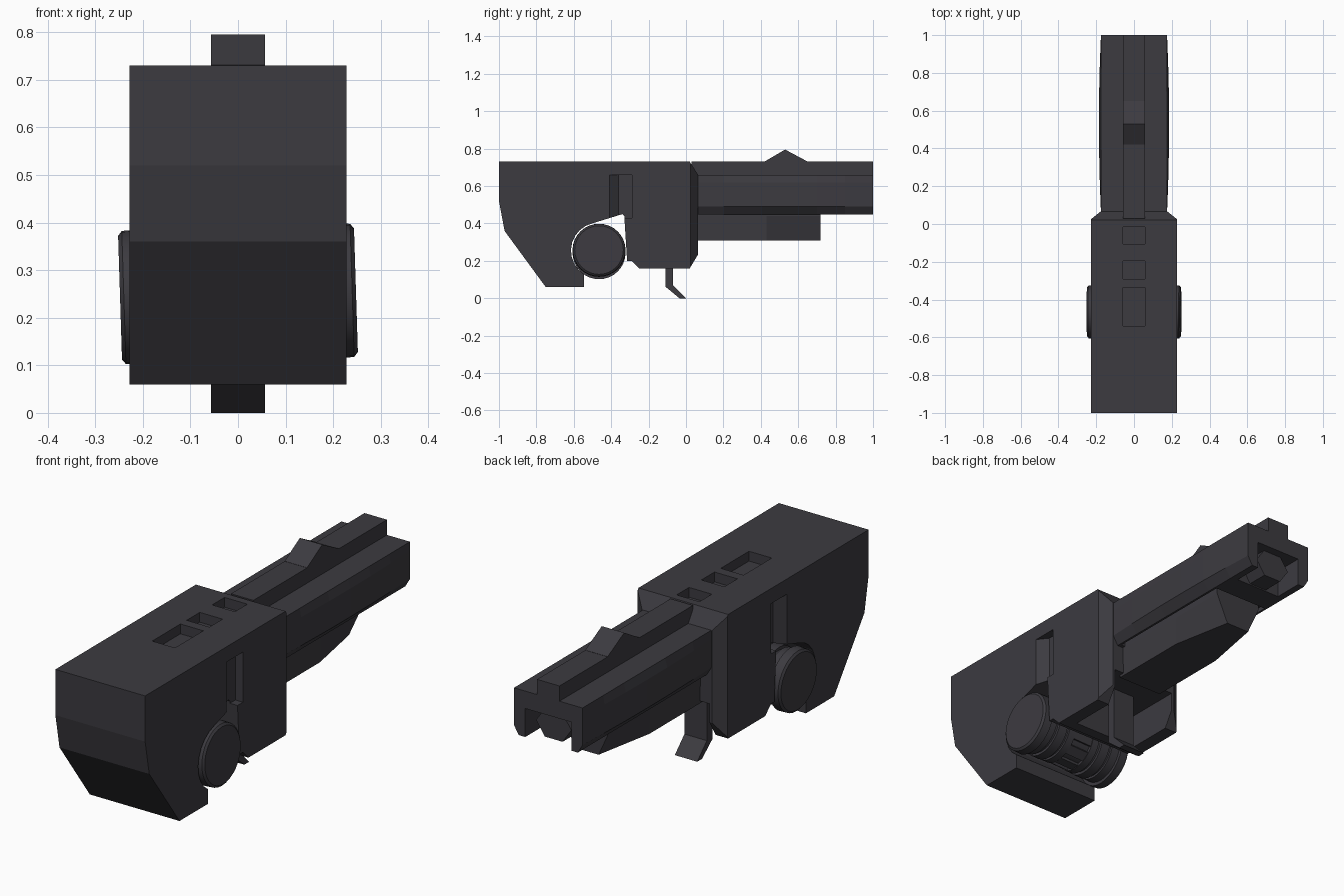
import bpy, bmesh, math
from mathutils import Vector, Matrix

if "Cube" in bpy.data.objects:
    bpy.data.objects.remove(bpy.data.objects["Cube"])

gunmetal = bpy.data.materials.new("dark_gunmetal")
gunmetal.diffuse_color = (0.045, 0.043, 0.051, 1)
gunmetal.use_nodes = True
gunmetal.node_tree.nodes["Principled BSDF"].inputs["Base Color"].default_value = gunmetal.diffuse_color


def finish(bm, name):
    """Turn a bmesh into a named, coloured object."""
    bmesh.ops.recalc_face_normals(bm, faces=bm.faces)
    me = bpy.data.meshes.new(name)
    bm.to_mesh(me)
    bm.free()
    me.materials.append(gunmetal)
    ob = bpy.data.objects.new(name, me)
    bpy.context.collection.objects.link(ob)
    return ob


def loft(rings):
    """Skin a list of equal-length closed rings and cap both ends."""
    bm = bmesh.new()
    vs = [[bm.verts.new(p) for p in r] for r in rings]
    n = len(rings[0])
    for a, b in zip(vs, vs[1:]):
        for i in range(n):
            bm.faces.new((a[i], a[(i + 1) % n], b[(i + 1) % n], b[i]))
    bm.faces.new(vs[0][::-1])
    bm.faces.new(vs[-1])
    return bm


def side_profile(points, half_width):
    """Extrude a (y, z) profile across x."""
    return loft([[(x, y, z) for y, z in points] for x in (-half_width, half_width)])


def box(name, lo, hi):
    pts = [(lo[1], lo[2]), (hi[1], lo[2]), (hi[1], hi[2]), (lo[1], hi[2])]
    return finish(loft([[(x, y, z) for y, z in pts] for x in (lo[0], hi[0])]), name)


def carve(ob, cutters):
    """Subtract the cutters from the object, then delete them."""
    for c in cutters:
        c.hide_render = True
        m = ob.modifiers.new("cut", 'BOOLEAN')
        m.operation, m.solver, m.object = 'DIFFERENCE', 'EXACT', c
    bpy.context.view_layer.update()
    dg = bpy.context.evaluated_depsgraph_get()
    me = bpy.data.meshes.new_from_object(ob.evaluated_get(dg))
    ob.modifiers.clear()
    ob.data = me
    for c in cutters:
        bpy.data.objects.remove(c)


# Main body: one side profile with a round bay for the drum
DY, DZ = -0.465, 0.255
bay = [(DY + 0.15 * math.cos(math.radians(a)), DZ + 0.15 * math.sin(math.radians(a)))
       for a in range(238, 88, -15)]
body_pts = [(-1, .73), (-1, .52), (-.97, .36), (-.75, .06), (-.545, .06), *bay,
            (-.34, .45), (-.33, .44), (-.315, .2), (-.29, .2), (-.25, .16), (.02, .16),
            (.065, .235), (.065, .66), (.02, .73)]
bm = side_profile(body_pts, 0.228)
# chamfer the two vertical front corners of the block
for s in (-1, 1):
    cut = bmesh.ops.bisect_plane(bm, geom=bm.verts[:] + bm.edges[:] + bm.faces[:],
                                 plane_co=(s * .228, .025, 0),
                                 plane_no=Vector((s * .04, .05, 0)).normalized(), clear_outer=True)
    edges = [e for e in cut['geom_cut'] if isinstance(e, bmesh.types.BMEdge)]
    bmesh.ops.holes_fill(bm, edges=edges)
body = finish(bm, "main_body")

# Top slots, trigger bay and side recesses
cutters = [box("slot_cutter", (-.058, a, .685), (.058, b, .8))
           for a, b in ((-.105, -.015), (-.29, -.195), (-.54, -.335))]
cutters.append(box("trigger_bay_cutter", (-.165, -.2, .1), (.165, .12, .32)))
for s in (-1, 1):
    plan = [(.26, -.45), (.19, -.36), (.19, -.29), (.26, -.29)]
    rings = [[(s * x, y, z) for x, y in plan] for z in (.43, .66)]
    cutters.append(finish(loft(rings), "recess_cutter"))
carve(body, cutters)

# Slide housing: slightly bulged sides, chamfered underside
rings = []
for y in (.05, .2, .4, .55, .7, .85, 1.0):
    w = .186 - .05 * (y - .53) ** 2
    half = [(.174, .66), (w, .62), (w, .49), (.15, .449)]
    rings.append([(x, y, z) for x, z in half] + [(-x, y, z) for x, z in reversed(half)])
housing = finish(loft(rings), "barrel_housing")
carve(housing, [box("muzzle_cutter", (-.117, .86, .4), (.117, 1.1, .58)),
                box("channel_cutter", (-.14, .08, .4), (.14, .74, .47))])

# Muzzle: hexagonal barrel tip set back in the housing
rings = [[(.09 * math.cos(math.radians(60 * i)), y, .52 + .075 * math.sin(math.radians(60 * i)))
          for i in range(6)] for y in (.84, .96)]
finish(loft(rings), "muzzle")

# Top rail and sight
box("top_rail", (-.057, .03, .64), (.057, 1, .73))
finish(side_profile([(.42, .725), (.42, .731), (.53, .795), (.65, .731), (.65, .725)], .057), "sight")

# Under-barrel grip, narrowing towards the muzzle
rings = [[(-.12, y, .48), (.12, y, .48), (.12, y, .44), (b, y, .308), (-b, y, .308), (-.12, y, .44)]
         for y, b in ((.04, .115), (.43, .115), (.72, .06))]
finish(loft(rings), "under_barrel_grip")

# Trigger
finish(side_profile([(-.11, .33), (-.07, .33), (-.07, .07), (0, 0), (-.035, 0), (-.11, .062)], .057),
       "trigger")

# Drum: lathed end caps and ribbed core, tilted slightly
half = [(.248, .13), (.24, .14), (.2, .142), (.2, .126), (.16, .126), (.16, .115),
        (.145, .115), (.145, .128), (.1, .128), (.1, .115), (.085, .115), (.085, .126),
        (.05, .126), (.05, .112)]
prof = [(-x, r) for x, r in half] + half[::-1]
rings = [[(x, r * math.cos(2 * math.pi * i / 32), r * math.sin(2 * math.pi * i / 32))
          for i in range(32)] for x, r in prof]
bm = loft(rings)
for i in range(10):
    mat = Matrix.Rotation(2 * math.pi * i / 10, 4, 'X') @ Matrix.Translation((0, 0, .112))
    bmesh.ops.create_cube(bm, size=1, matrix=mat @ Matrix.Diagonal((.1, .045, .02, 1)))
drum = finish(bm, "drum")
drum.location = (0, DY, .25)
drum.rotation_euler = (0, math.radians(-1.8), 0)
bpy.context.view_layer.objects.active = drum
drum.select_set(True)
bpy.ops.object.shade_smooth_by_angle(angle=math.radians(30))
